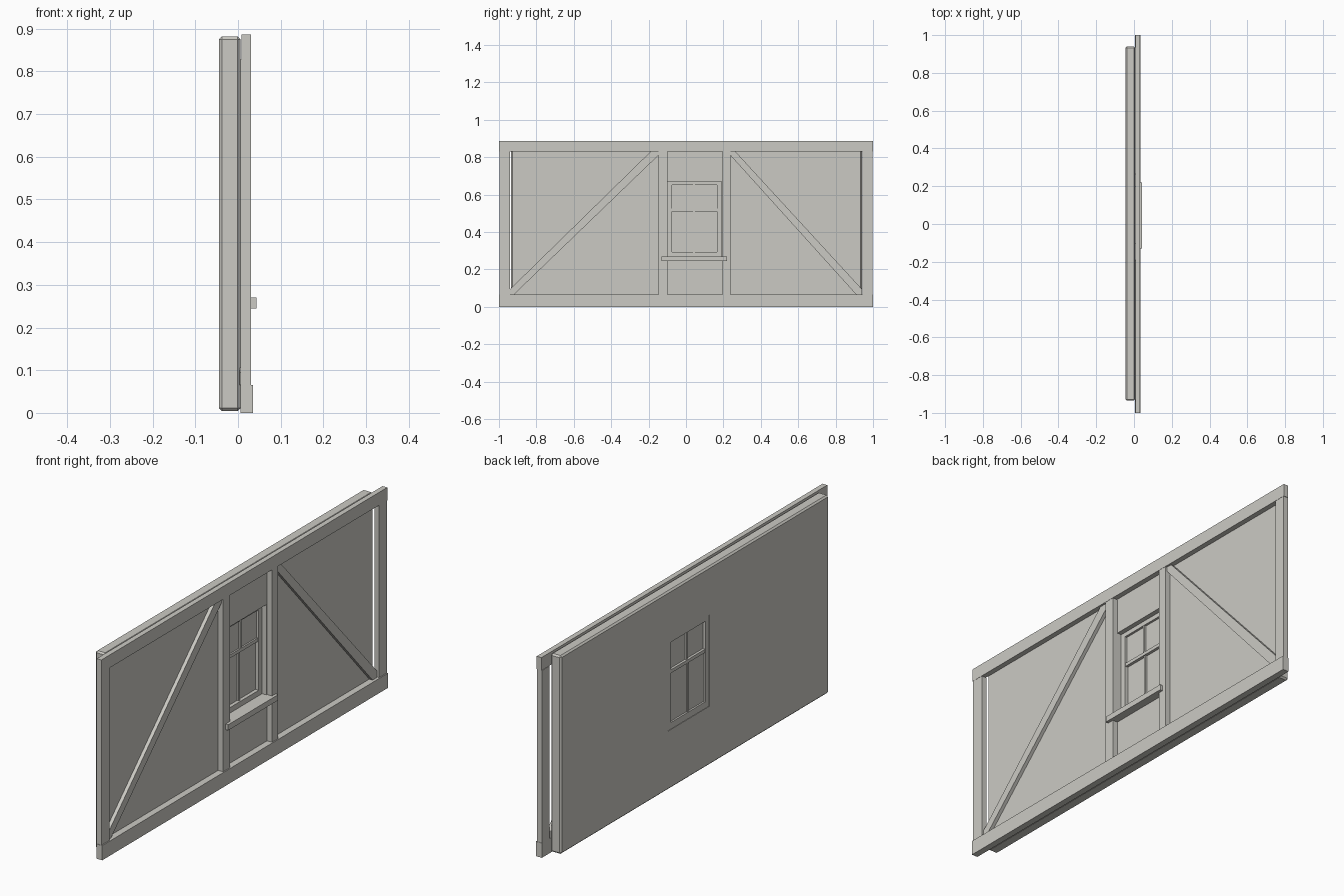
import bpy
import bmesh

if "Cube" in bpy.data.objects:
    bpy.data.objects.remove(bpy.data.objects["Cube"], do_unlink=True)

grey = bpy.data.materials.new("warm_grey")
grey.use_nodes = True
colour = (0.60, 0.59, 0.55, 1)
grey.diffuse_color = colour
grey.node_tree.nodes["Principled BSDF"].inputs["Base Color"].default_value = colour


def prism(name, outline, x):
    """Extrude a (y, z) outline between two x positions."""
    bm = bmesh.new()
    face = bm.faces.new([bm.verts.new((x[0], y, z)) for y, z in outline])
    side = bmesh.ops.extrude_face_region(bm, geom=[face])["geom"]
    for v in side:
        if isinstance(v, bmesh.types.BMVert):
            v.co.x = x[1]
    bmesh.ops.recalc_face_normals(bm, faces=bm.faces)
    mesh = bpy.data.meshes.new(name)
    bm.to_mesh(mesh)
    bm.free()
    obj = bpy.data.objects.new(name, mesh)
    bpy.context.collection.objects.link(obj)
    mesh.materials.append(grey)
    return obj


def box(name, x, y, z):
    return prism(name, [(y[0], z[0]), (y[1], z[0]), (y[1], z[1]), (y[0], z[1])], x)


# Plaster slab with chamfered edges and a window opening
WIN_Y, WIN_Z = (-0.10, 0.19), (0.265, 0.67)
wall = box("wall_panel", (-0.045, 0.006), (-0.935, 0.94), (0.004, 0.882))
bevel = wall.modifiers.new("chamfer", "BEVEL")
bevel.width = 0.007
bevel.segments = 1
cutter = box("window_cutter", (-0.2, 0.2), WIN_Y, WIN_Z)
cutter.hide_render = True
cutter.hide_viewport = True
cut = wall.modifiers.new("window_opening", "BOOLEAN")
cut.object = cutter
cut.solver = "EXACT"

# Timber rails and posts
LOW, HIGH = 0.065, 0.829
box("bottom_rail", (0.006, 0.035), (-1, 1), (0, LOW))
box("top_rail", (0.008, 0.031), (-1, 1), (HIGH, 0.886))
for name, y in (("right_end_post", (-0.998, -0.942)), ("left_end_post", (0.945, 0.998)),
                ("right_window_post", (-0.147, -0.10)), ("left_window_post", (0.195, 0.237))):
    box(name, (0.006, 0.030), y, (LOW, HIGH))

# Diagonal braces rising towards the window
box_depth = (0.004, 0.022)
prism("right_brace", [(-0.94, LOW), (-0.92, LOW), (-0.147, 0.81),
                      (-0.147, HIGH), (-0.19, HIGH), (-0.94, 0.095)], box_depth)
prism("left_brace", [(0.94, LOW), (0.91, LOW), (0.237, 0.81),
                     (0.237, HIGH), (0.265, HIGH), (0.94, 0.095)], box_depth)

# Window casing, sashes, glazing bars and glass
FRAME = (-0.043, -0.015)
box("casing_right", FRAME, (WIN_Y[0], -0.076), WIN_Z)
box("casing_left", FRAME, (0.166, WIN_Y[1]), WIN_Z)
box("casing_top", FRAME, (-0.076, 0.166), (0.65, WIN_Z[1]))
box("casing_bottom", FRAME, (-0.076, 0.166), (WIN_Z[0], 0.294))
box("meeting_rail", (-0.040, -0.018), (-0.076, 0.166), (0.51, 0.525))
for name, z, shift in (("lower", (0.294, 0.51), -0.003), ("upper", (0.525, 0.65), 0.003)):
    box(name + "_glazing_bar", (-0.038 + shift, -0.020 + shift), (0.038, 0.048), z)
    box(name + "_glass", (-0.032 + shift, -0.028 + shift), (-0.076, 0.166), z)

# Projecting sill
box("window_sill", (-0.015, 0.043), (-0.13, 0.22), (0.245, 0.27))
